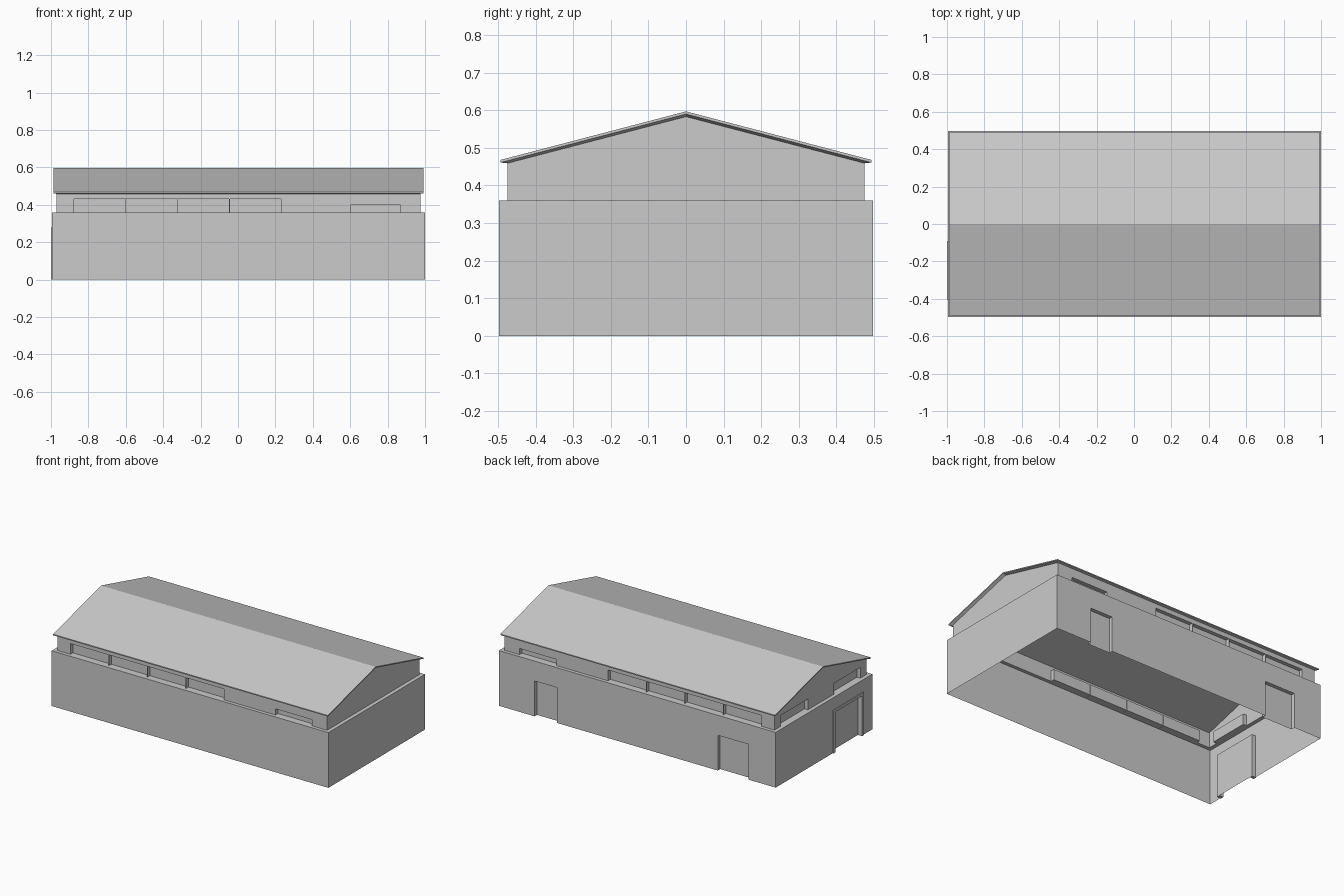
import bpy
import bmesh
from mathutils import Vector

if "Cube" in bpy.data.objects:
    bpy.data.objects.remove(bpy.data.objects["Cube"], do_unlink=True)

# One plain grey for the whole building
grey = bpy.data.materials.new("plain_grey")
grey.use_nodes = True
grey.diffuse_color = (0.6, 0.6, 0.6, 1)
grey.node_tree.nodes["Principled BSDF"].inputs["Base Color"].default_value = (0.6, 0.6, 0.6, 1)

CX = 0.0025                       # the door frame sticks out on one end
LOWER = (0.9975, 0.4975)          # half length and half width of each level
UPPER = (0.9725, 0.475)
ROOF = (0.99, 0.493)
LEDGE_Z, EAVE_Z, RIDGE_Z = 0.36, 0.459, 0.583
DEPTH = 0.025                     # recess of doors and windows
DIRS = {"front": (1, 0), "left": (0, 1), "back": (-1, 0), "right": (0, -1)}


def finish(name, bm):
    bmesh.ops.remove_doubles(bm, verts=bm.verts, dist=0.0001)
    bmesh.ops.dissolve_limit(bm, angle_limit=0.01, verts=bm.verts, edges=bm.edges)
    bmesh.ops.recalc_face_normals(bm, faces=bm.faces)
    mesh = bpy.data.meshes.new(name)
    bm.to_mesh(mesh)
    bm.free()
    mesh.materials.append(grey)
    obj = bpy.data.objects.new(name, mesh)
    bpy.context.collection.objects.link(obj)
    return obj


def face(bm, points):
    return bm.faces.new([bm.verts.new(p) for p in points])


def wall(bm, side, half, z0, z1, openings):
    """Single-sheet wall whose openings (start, end, top) are pushed inward."""
    ux, uy = DIRS[side]
    length, dist = half if ux else half[::-1]
    sign = ux + uy
    holes = [(min(a * sign, b * sign), max(a * sign, b * sign), t) for a, b, t in openings]
    us = sorted({-length, length} | {v for h in holes for v in h[:2]})
    zs = sorted({z0, z1} | {h[2] for h in holes})

    def pt(u, z, d):
        return Vector((CX + ux * u + uy * (dist - d), uy * u - ux * (dist - d), z))

    def depth(i, j):
        if not (0 <= i < len(us) - 1 and 0 <= j < len(zs) - 1):
            return 0
        u, z = (us[i] + us[i + 1]) / 2, (zs[j] + zs[j + 1]) / 2
        return DEPTH if any(a < u < b and z < t for a, b, t in holes) else 0

    for i in range(len(us) - 1):
        for j in range(len(zs) - 1):
            a, b, c, e, d = us[i], us[i + 1], zs[j], zs[j + 1], depth(i, j)
            face(bm, [pt(a, c, d), pt(b, c, d), pt(b, e, d), pt(a, e, d)])
            if d:
                # Reveals around the recess; doors stay open at the ground
                if not depth(i - 1, j):
                    face(bm, [pt(a, c, 0), pt(a, c, d), pt(a, e, d), pt(a, e, 0)])
                if not depth(i + 1, j):
                    face(bm, [pt(b, c, d), pt(b, c, 0), pt(b, e, 0), pt(b, e, d)])
                if not depth(i, j + 1):
                    face(bm, [pt(a, e, d), pt(b, e, d), pt(b, e, 0), pt(a, e, 0)])
                if z0 > 0 and j == 0:
                    face(bm, [pt(a, c, 0), pt(b, c, 0), pt(b, c, d), pt(a, c, d)])


# Lower walls with two back doors and one wide end door
doors = {"back": [(0.58, 0.74, 0.23), (-0.80, -0.58, 0.23)],
         "right": [(-0.405, -0.09, 0.28)]}
bm = bmesh.new()
for side in DIRS:
    wall(bm, side, LOWER, 0, LEDGE_Z, doors.get(side, []))
finish("lower_walls", bm)

# Upper walls: a row of four windows and one small window on each long side
GAP = 0.002
row = [-0.88 + 0.2775 * k for k in range(5)]
long_windows = [(a + GAP, b - GAP, 0.43) for a, b in zip(row, row[1:])] + [(0.6, 0.865, 0.40)]
windows = {"front": long_windows, "back": long_windows,
           "right": [(0.13, 0.41, 0.43), (-0.41, -0.14, 0.43)]}
bm = bmesh.new()
for side in DIRS:
    wall(bm, side, UPPER, LEDGE_Z, EAVE_Z, windows.get(side, []))
for s in (-1, 1):
    x = CX + s * UPPER[0]
    face(bm, [(x, -s * UPPER[1], EAVE_Z), (x, s * UPPER[1], EAVE_Z), (x, 0, RIDGE_Z)])
finish("upper_walls", bm)

# Ledge between the two levels
bm = bmesh.new()
rings = [[bm.verts.new((CX + sx * h[0], sy * h[1], LEDGE_Z))
          for sx, sy in ((-1, -1), (1, -1), (1, 1), (-1, 1))] for h in (LOWER, UPPER)]
for k in range(4):
    n = (k + 1) % 4
    bm.faces.new([rings[0][k], rings[0][n], rings[1][n], rings[1][k]])
finish("wall_ledge", bm)

# Gabled roof: thin edge, then a soffit tapering in to the wall tops
bm = bmesh.new()
levels = []
for half, eave, ridge in ((ROOF, 0.468, 0.597), (ROOF, 0.461, 0.590), (UPPER, EAVE_Z, RIDGE_Z)):
    section = ((-half[1], eave), (0, ridge), (half[1], eave))
    levels.append([bm.verts.new((CX + s * half[0], y, z))
                   for s, pts in ((-1, section), (1, section[::-1])) for y, z in pts])
for upper, lower in zip(levels, levels[1:]):
    for k in range(6):
        n = (k + 1) % 6
        bm.faces.new([upper[k], upper[n], lower[n], lower[k]])
for ring in (levels[0], levels[-1]):
    bm.faces.new([ring[0], ring[1], ring[4], ring[5]])
    bm.faces.new([ring[1], ring[2], ring[3], ring[4]])
finish("gabled_roof", bm)


# Raised frame around the wide end door
def box(bm, low, high):
    low, high = Vector(low), Vector(high)
    made = bmesh.ops.create_cube(bm, size=1)["verts"]
    bmesh.ops.scale(bm, vec=high - low, verts=made)
    bmesh.ops.translate(bm, vec=(low + high) / 2, verts=made)


bm = bmesh.new()
for y in (-0.405, -0.11):
    box(bm, (-1.0, y, 0), (-0.971, y + 0.02, 0.28))
box(bm, (-1.0, -0.385, 0.262), (-0.971, -0.11, 0.28))
finish("end_door_frame", bm)
